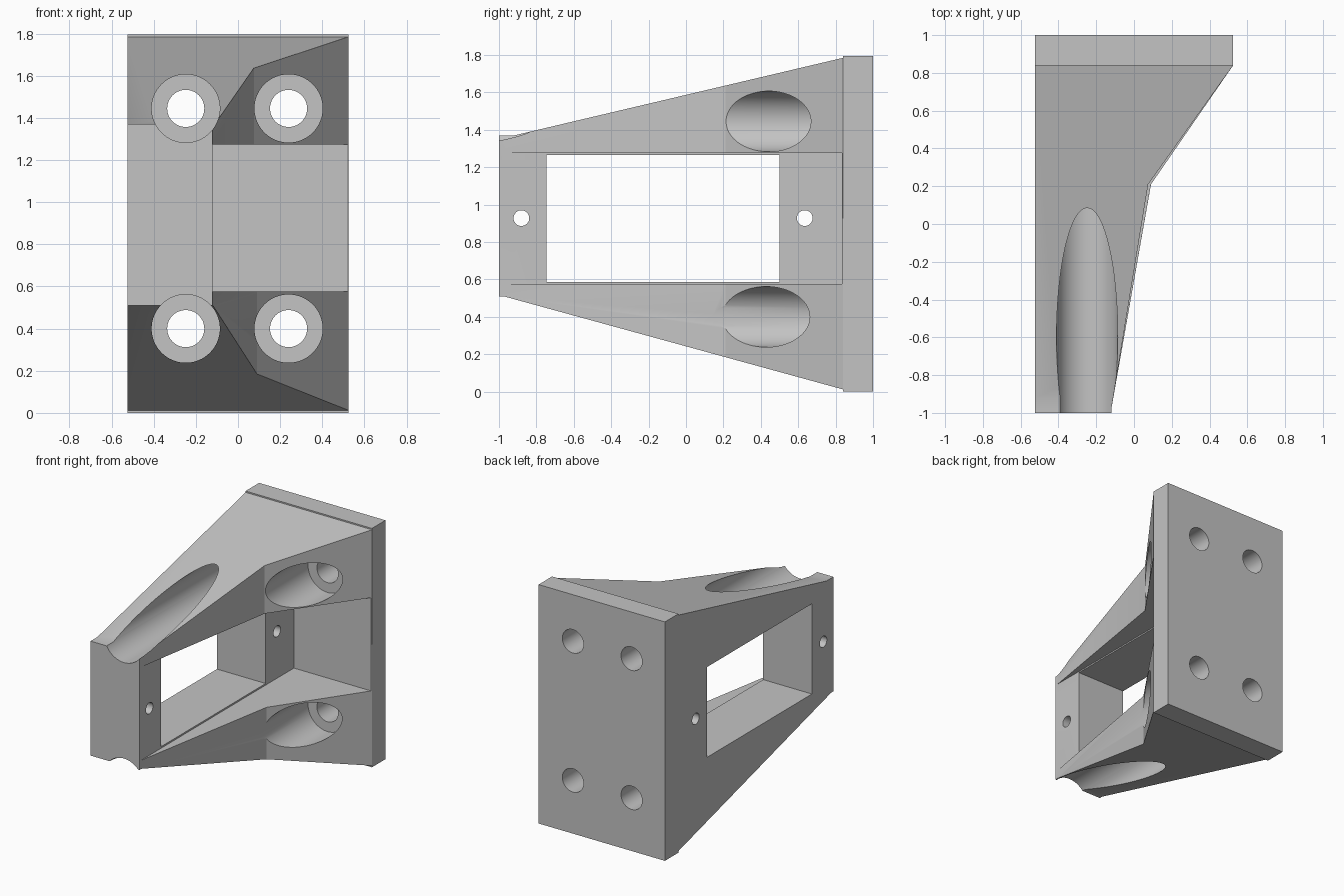
import bpy, bmesh, math
from mathutils import Matrix, Vector

cube = bpy.data.objects.get("Cube")
if cube:
    bpy.data.objects.remove(cube, do_unlink=True)

grey = bpy.data.materials.new("plain grey")
grey.use_nodes = True
colour = (0.55, 0.55, 0.55, 1)
grey.diffuse_color = colour
grey.node_tree.nodes["Principled BSDF"].inputs["Base Color"].default_value = colour


def finish(name, bm):
    bmesh.ops.recalc_face_normals(bm, faces=bm.faces)
    mesh = bpy.data.meshes.new(name)
    bm.to_mesh(mesh)
    bm.free()
    mesh.materials.append(grey)
    obj = bpy.data.objects.new(name, mesh)
    bpy.context.collection.objects.link(obj)
    return obj


def prism(name, points, axis, low, high):
    """Extrude an outline along x (points are y, z) or z (points are x, y)."""
    bm = bmesh.new()
    if axis == "x":
        corners = [(low, a, b) for a, b in points]
        step = Vector((high - low, 0, 0))
    else:
        corners = [(a, b, low) for a, b in points]
        step = Vector((0, 0, high - low))
    face = bm.faces.new([bm.verts.new(c) for c in corners])
    result = bmesh.ops.extrude_face_region(bm, geom=[face])
    moved = [v for v in result["geom"] if isinstance(v, bmesh.types.BMVert)]
    bmesh.ops.translate(bm, verts=moved, vec=step)
    return finish(name, bm)


def box(name, x, y, z):
    return prism(name, [(x[0], y[0]), (x[1], y[0]), (x[1], y[1]), (x[0], y[1])], "z", *z)


def rod(name, start, end, radius, sides=64):
    start, end = Vector(start), Vector(end)
    turn = (end - start).to_track_quat("Z", "Y").to_matrix().to_4x4()
    bm = bmesh.new()
    bmesh.ops.create_cone(bm, cap_ends=True, segments=sides, radius1=radius,
                          radius2=radius, depth=(end - start).length,
                          matrix=Matrix.Translation((start + end) / 2) @ turn)
    return finish(name, bm)


def cut(target, cutter):
    mod = target.modifiers.new("cut", "BOOLEAN")
    mod.operation, mod.solver, mod.object = "DIFFERENCE", "EXACT", cutter
    bpy.context.view_layer.objects.active = target
    bpy.ops.object.modifier_apply(modifier=mod.name)
    bpy.data.objects.remove(cutter, do_unlink=True)


# Tapered bracket with its back plate, as one side profile
LEFT, RIGHT, WEB, PLATE = -0.525, 0.525, -0.12, 0.84
profile = [(-1, 0.51), (-0.975, 0.51), (PLATE, 0.012), (PLATE, 0), (1, 0), (1, 1.795),
           (PLATE, 1.795), (PLATE, 1.785), (-0.92, 1.37), (-1, 1.37)]
bracket = prism("mounting_bracket", profile, "x", LEFT, RIGHT)

# Slanted flanks of the lower and upper arms
for kink, low, high in ((0.09, -0.1, 0.925), (0.075, 0.925, 1.9)):
    flank = [(WEB, -1.1), (WEB, -0.98), (kink, 0.21), (RIGHT, PLATE), (0.8, PLATE), (0.8, -1.1)]
    cut(bracket, prism("flank_cutter", flank, "z", low, high))

# Open pocket between the arms and window through the web
cut(bracket, box("pocket_cutter", (WEB, 0.8), (-1.2, 0.835), (0.575, 1.275)))
cut(bracket, box("window_cutter", (-0.8, 0.0), (-0.745, 0.5), (0.587, 1.265)))

# Counterbored bolt holes through the plate
for x in (-0.248, 0.24):
    for z in (0.4, 1.445):
        cut(bracket, rod("counterbore_cutter", (x, -1.3, z), (x, 0.72, z), 0.162))
        cut(bracket, rod("bolt_cutter", (x, 0.6, z), (x, 1.2, z), 0.088))

# Small cross holes at both ends of the web
for y in (-0.88, 0.635):
    cut(bracket, rod("cross_hole_cutter", (-0.8, y, 0.928), (0.1, y, 0.928), 0.042, 32))

# Smooth bores, sharp edges
bpy.ops.object.select_all(action="DESELECT")
bracket.select_set(True)
bpy.context.view_layer.objects.active = bracket
bpy.ops.object.shade_smooth_by_angle(angle=math.radians(20))
